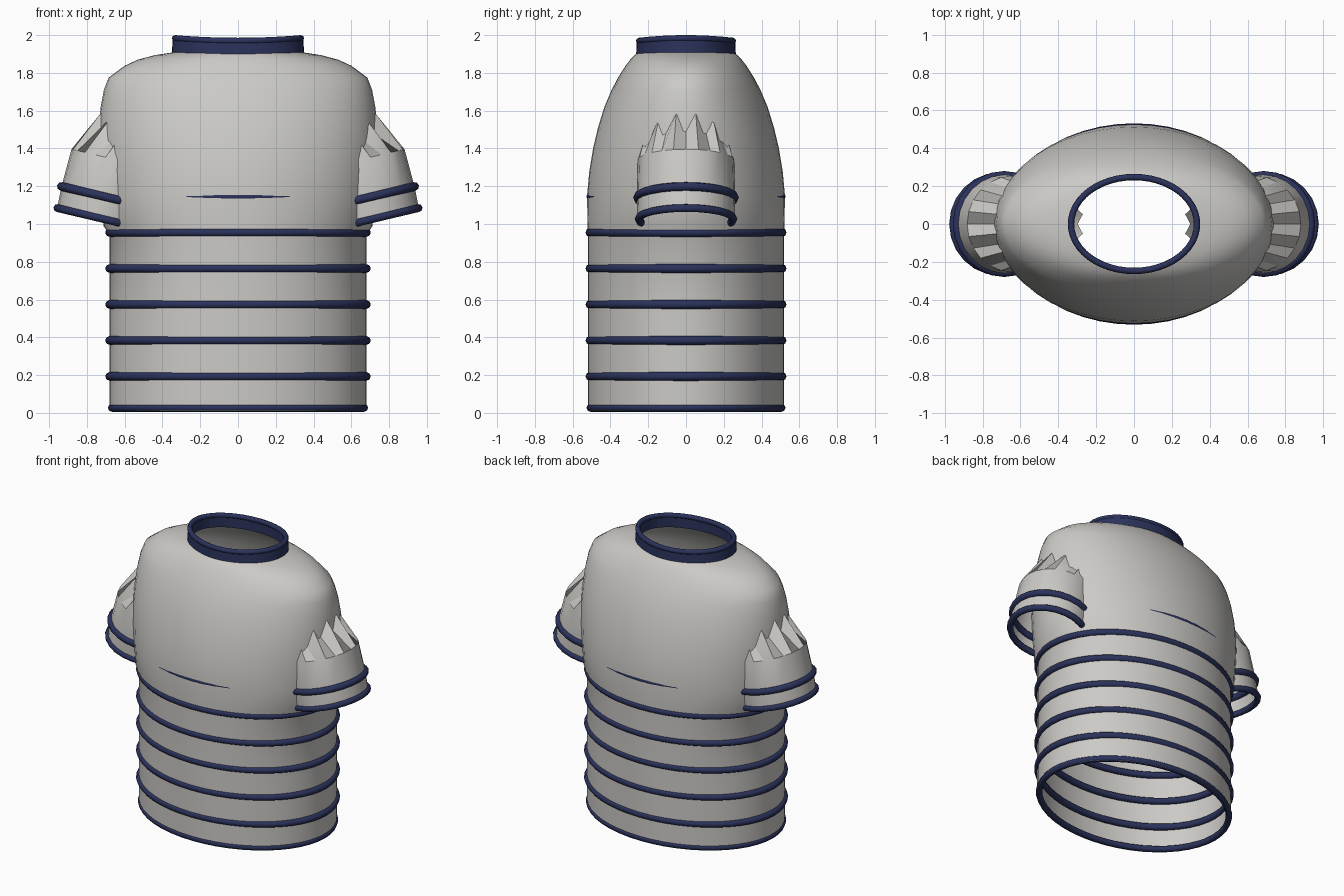
import bpy
import math
from mathutils import Vector

if "Cube" in bpy.data.objects:
    bpy.data.objects.remove(bpy.data.objects["Cube"])


def material(name, rgb):
    m = bpy.data.materials.new(name)
    m.diffuse_color = (*rgb, 1)
    m.use_nodes = True
    m.node_tree.nodes["Principled BSDF"].inputs["Base Color"].default_value = m.diffuse_color
    return m


GREY = material("warm_grey_cloth", (0.60, 0.59, 0.565))
NAVY = material("navy_trim", (0.024, 0.032, 0.105))


def loft(name, rows, mat, closed=False, angle=50):
    """Skin a list of equal-length closed rows of points."""
    n = len(rows[0])
    verts = [p for row in rows for p in row]
    faces = []
    for i in range(len(rows) if closed else len(rows) - 1):
        a, b = i * n, ((i + 1) % len(rows)) * n
        for j in range(n):
            k = (j + 1) % n
            faces.append((a + j, a + k, b + k, b + j))
    me = bpy.data.meshes.new(name)
    me.from_pydata(verts, [], faces)
    me.materials.append(mat)
    ob = bpy.data.objects.new(name, me)
    bpy.context.collection.objects.link(ob)
    bpy.ops.object.select_all(action='DESELECT')
    bpy.context.view_layer.objects.active = ob
    ob.select_set(True)
    bpy.ops.object.shade_smooth_by_angle(angle=math.radians(angle))
    return ob


def ellipse(rx, ry, z, n, saddle=0.0):
    out = []
    for i in range(n):
        a = 2 * math.pi * i / n
        out.append(Vector((rx * math.cos(a), ry * math.sin(a),
                           z + saddle * math.cos(2 * a))))
    return out


def hoop(name, rx, ry, z, r, place=lambda p: p, n=48, sides=8, saddle=0.0):
    """Elliptical tube; r is the tube radius."""
    rows = []
    for s in range(sides):
        t = -2 * math.pi * s / sides
        rows.append([place(p) for p in ellipse(
            rx + r * math.cos(t), ry + r * math.sin(t + math.pi / 2),
            z - r * math.sin(t), n, saddle)])
    return loft(name, rows[::-1], NAVY, closed=True, angle=60)


# Torso: straight below, flared at the armpits, rounded at the shoulders
profile = [(0.68, 0.52, 0.01), (0.68, 0.52, 0.5), (0.68, 0.52, 0.94),
           (0.712, 0.521, 0.99), (0.725, 0.524, 1.15), (0.738, 0.512, 1.28),
           (0.742, 0.492, 1.40), (0.738, 0.466, 1.51), (0.727, 0.432, 1.62),
           (0.71, 0.394, 1.71), (0.685, 0.36, 1.775), (0.60, 0.32, 1.838),
           (0.53, 0.295, 1.87), (0.44, 0.272, 1.894), (0.335, 0.25, 1.91)]
loft("torso", [ellipse(rx, ry, z, 48) for rx, ry, z in profile], GREY)

# Torso stripes and hem
hoop("hem_stripe", 0.668, 0.506, 0.027, 0.021)
for i in range(5):
    hoop(f"torso_stripe_{i + 1}", 0.68, 0.509, 0.193 + 0.1905 * i, 0.023)
hoop("chest_stripe", 0.68, 0.506, 1.145, 0.0215)

# Collar band, with a rolled rim that rises at the sides
band = [(0.350, 0.264, 1.902), (0.346, 0.261, 1.965),
        (0.325, 0.240, 1.965), (0.325, 0.240, 1.895)]
loft("collar_band", [ellipse(rx, ry, z, 48, 0.007) for rx, ry, z in band],
     NAVY, closed=True)
hoop("collar_rim", 0.333, 0.248, 1.976, 0.017, saddle=0.007)

# Sleeves: tilted open tubes with a jagged gathered top entering the torso
SIDES = 24
OUT = Vector((0.973, 0, 0.23))
UP = Vector((-0.23, 0, 0.973))
BASE = Vector((0.712, 0, 1.027))


def sleeve_space(side):
    def place(p):
        q = BASE + OUT * p.x + UP * p.z
        return Vector((q.x * side, p.y, q.z))
    return place


for side, label in ((1, "right"), (-1, "left")):
    place = sleeve_space(side)
    rows = [[place(p) for p in ellipse(r, r + 0.005, z, SIDES)]
            for r, z in ((0.252, 0.0), (0.256, 0.116), (0.25, 0.32))]
    top = []
    for i in range(SIDES):
        a = 2 * math.pi * i / SIDES
        jag = 0.035 if i % 2 else -0.035
        top.append(Vector((side * (0.50 + (0.22 + jag * 0.5) * math.cos(a)),
                           0.20 * math.sin(a),
                           1.50 + 0.05 * math.cos(a) + jag)))
    rows.append(top)
    if side < 0:
        rows = [row[::-1] for row in rows]
    loft(f"{label}_sleeve", rows, GREY, angle=30)
    hoop(f"{label}_cuff_hem", 0.251, 0.251, 0.0, 0.021, place, SIDES)
    hoop(f"{label}_cuff_stripe", 0.257, 0.257, 0.116, 0.023, place, SIDES)
